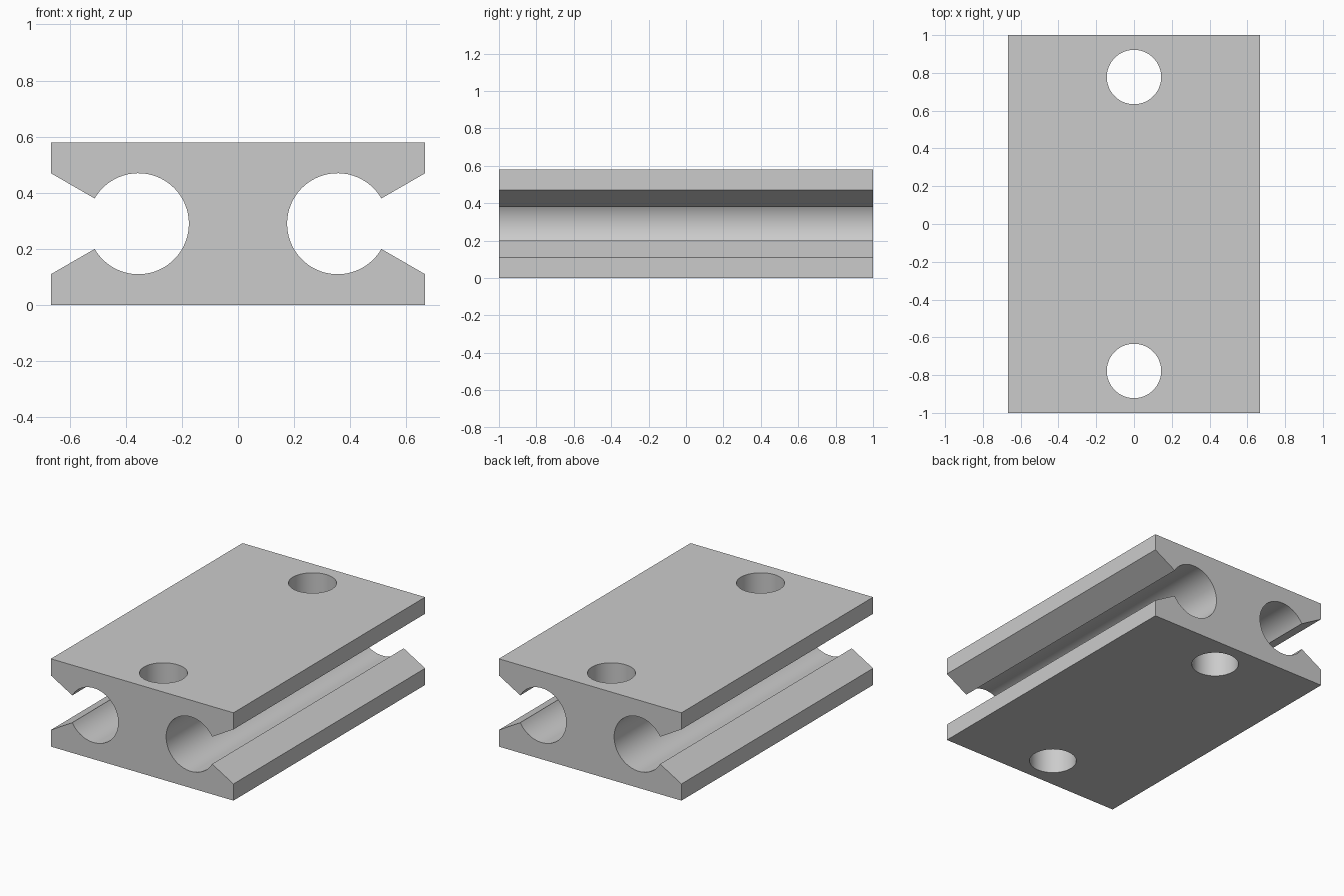
import bpy, bmesh, math

if "Cube" in bpy.data.objects:
    bpy.data.objects.remove(bpy.data.objects["Cube"], do_unlink=True)

HALF_W, HEIGHT, LENGTH = 0.667, 0.58, 2.0
MID = HEIGHT / 2
GROOVE_X, GROOVE_R = 0.355, 0.18     # round channel
MOUTH = math.radians(30)             # half angle of the channel opening
FLARE = 0.18                         # half height of the flared slot at the side
HOLE_Y, HOLE_R = 0.778, 0.144

grey = bpy.data.materials.new("light grey")
grey.use_nodes = True
grey.diffuse_color = (0.6, 0.6, 0.6, 1)
grey.node_tree.nodes["Principled BSDF"].inputs["Base Color"].default_value = (0.6, 0.6, 0.6, 1)

# Right half of the section: bottom corner, flared slot, round channel, top corner
half = [(HALF_W, 0), (HALF_W, MID - FLARE)]
STEPS = 56
for i in range(STEPS + 1):
    a = -MOUTH - (2 * math.pi - 2 * MOUTH) * i / STEPS
    half.append((GROOVE_X + GROOVE_R * math.cos(a), MID + GROOVE_R * math.sin(a)))
half += [(HALF_W, MID + FLARE), (HALF_W, HEIGHT)]
section = half + [(-x, z) for x, z in reversed(half)]

# Block: section extruded along its length
bm = bmesh.new()
face = bm.faces.new([bm.verts.new((x, -LENGTH / 2, z)) for x, z in section])
ext = bmesh.ops.extrude_face_region(bm, geom=[face])
bmesh.ops.translate(bm, vec=(0, LENGTH, 0),
                    verts=[v for v in ext["geom"] if isinstance(v, bmesh.types.BMVert)])
bmesh.ops.recalc_face_normals(bm, faces=bm.faces)
mesh = bpy.data.meshes.new("grooved_block")
bm.to_mesh(mesh)
bm.free()
block = bpy.data.objects.new("grooved_block", mesh)
bpy.context.collection.objects.link(block)
mesh.materials.append(grey)

# Mounting holes through both ends
for name, y in (("front_hole_cutter", -HOLE_Y), ("back_hole_cutter", HOLE_Y)):
    bpy.ops.mesh.primitive_cylinder_add(vertices=64, radius=HOLE_R, depth=1, location=(0, y, MID))
    cutter = bpy.context.object
    cutter.name = name
    cutter.hide_render = True
    cutter.data.materials.append(grey)
    cut = block.modifiers.new(name, "BOOLEAN")
    cut.operation, cut.solver, cut.object = "DIFFERENCE", "EXACT", cutter
    bpy.ops.object.select_all(action="DESELECT")
    block.select_set(True)
    bpy.context.view_layer.objects.active = block
    bpy.ops.object.modifier_apply(modifier=cut.name)
    bpy.data.objects.remove(cutter, do_unlink=True)

bpy.ops.object.shade_smooth_by_angle(angle=math.radians(30))
